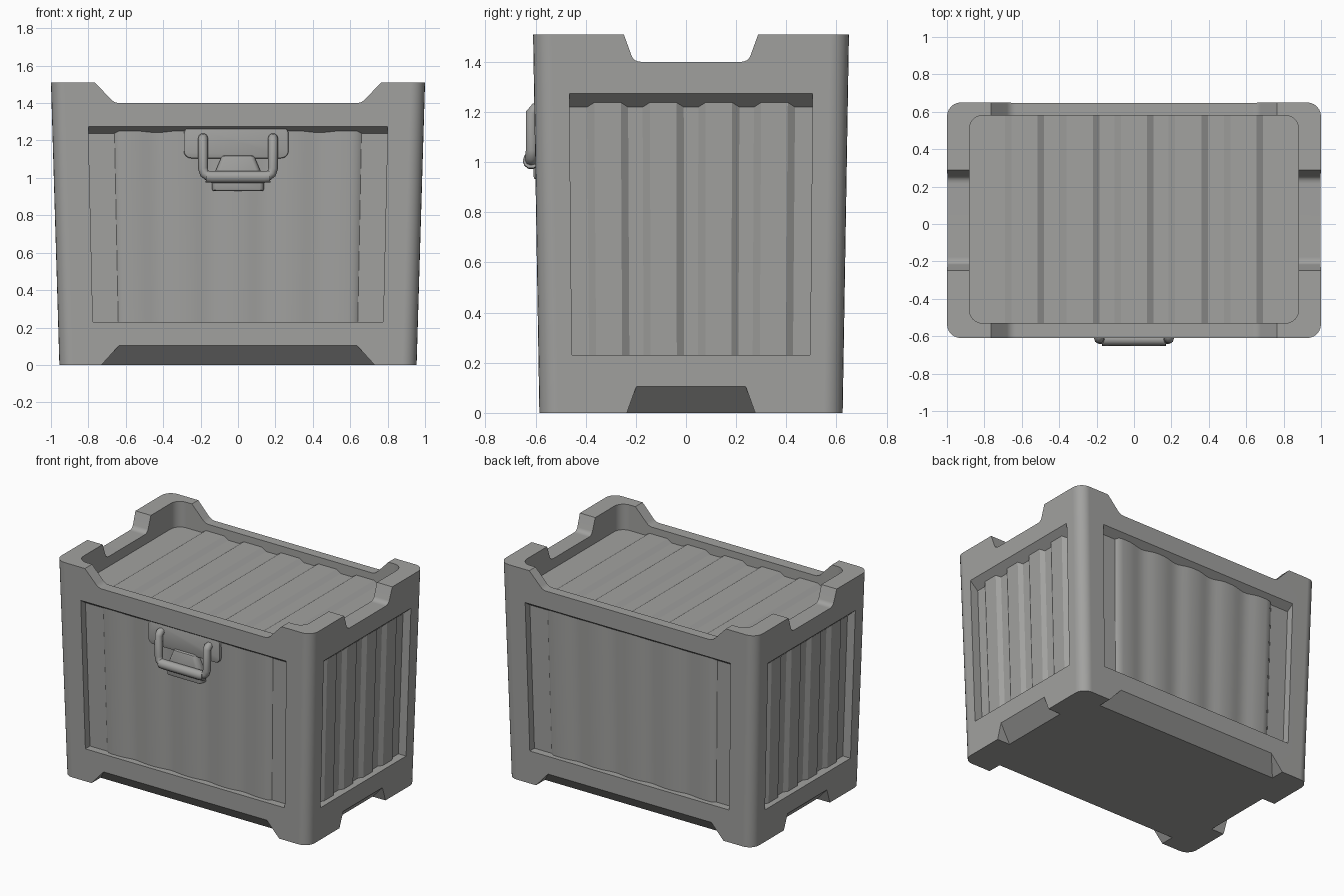
import bpy, bmesh, math

if "Cube" in bpy.data.objects:
    bpy.data.objects.remove(bpy.data.objects["Cube"])

H = 1.51          # overall height
CY = 0.02         # body centre in y (handle sticks out at the front)

grey = bpy.data.materials.new("warm_grey")
grey.diffuse_color = (0.36, 0.36, 0.35, 1)
grey.use_nodes = True
grey.node_tree.nodes["Principled BSDF"].inputs["Base Color"].default_value = grey.diffuse_color


def wall_x(z): return 0.955 + 0.045 * z / H
def wall_y(z): return 0.605 + 0.025 * z / H


def loft(name, loops):
    """Closed solid through matching loops of points."""
    bm = bmesh.new()
    rows = [[bm.verts.new(p) for p in loop] for loop in loops]
    n = len(rows[0])
    for a, b in zip(rows, rows[1:]):
        for i in range(n):
            j = (i + 1) % n
            bm.faces.new((a[i], a[j], b[j], b[i]))
    bm.faces.new(rows[0])
    bm.faces.new(rows[-1])
    bmesh.ops.recalc_face_normals(bm, faces=bm.faces)
    me = bpy.data.meshes.new(name)
    bm.to_mesh(me)
    bm.free()
    me.materials.append(grey)
    ob = bpy.data.objects.new(name, me)
    bpy.context.collection.objects.link(ob)
    return ob


def activate(ob):
    bpy.ops.object.select_all(action='DESELECT')
    ob.select_set(True)
    bpy.context.view_layer.objects.active = ob


def smooth(ob, angle=32):
    activate(ob)
    bpy.ops.object.shade_smooth_by_angle(angle=math.radians(angle))


def cut(ob, cutter):
    activate(ob)
    m = ob.modifiers.new("cut", 'BOOLEAN')
    m.operation, m.solver, m.object = 'DIFFERENCE', 'EXACT', cutter
    bpy.ops.object.modifier_apply(modifier=m.name)
    bpy.data.objects.remove(cutter)


def bevel(ob, width, segments=3):
    activate(ob)
    m = ob.modifiers.new("bevel", 'BEVEL')
    m.width, m.segments, m.limit_method = width, segments, 'ANGLE'
    bpy.ops.object.modifier_apply(modifier=m.name)


def rounded(hx, hy, r, n=6):
    """Rounded rectangle outline around the origin."""
    pts = []
    for k, (sx, sy) in enumerate(((1, 1), (-1, 1), (-1, -1), (1, -1))):
        for i in range(n + 1):
            a = math.radians(90 * (k + i / n))
            pts.append((sx * (hx - r) + r * math.cos(a), sy * (hy - r) + r * math.sin(a)))
    return pts


def place(face, s, u, d, z):
    """Point at u along a wall, d behind its tapered surface."""
    if face == 'long':
        return (u, CY + s * (wall_y(z) - d), z)
    return (s * (wall_x(z) - d), CY + u, z)


# crate body: tapered box with round corners
body = loft("crate_body", [[(x, y + CY, z) for x, y in rounded(wall_x(z), wall_y(z), 0.075)]
                           for z in (0, H)])

# well for the lid
cut(body, loft("lid_well", [[(x, y + 0.025, z) for x, y in rounded(0.88, 0.555, 0.07)]
                            for z in (1.31, 1.7)]))


# dips in the rim, with rounded lower corners
def dip(w_top, w_low, r):
    slope = (w_top - w_low) / (H - 1.40)
    right = [(w_top + slope * 0.1, H + 0.1)]
    a, b, c = (w_low + slope * r, 1.40 + r), (w_low, 1.40), (w_low - r * 1.3, 1.40)
    for i in range(5):
        t = i / 4
        right.append(tuple((1 - t) ** 2 * p + 2 * t * (1 - t) * q + t * t * w for p, q, w in zip(a, b, c)))
    return right + [(-u, z) for u, z in reversed(right)]


cut(body, loft("long_dip", [[(u, y, z) for u, z in dip(0.765, 0.66, 0.02)] for y in (-1, 1)]))
cut(body, loft("short_dip", [[(x, u + CY, z) for u, z in dip(0.268, 0.228, 0.025)] for x in (-1.2, 1.2)]))

# ribbed wall panels: profile of (position along wall, depth)
long_profile = [(-0.8, -0.1), (-0.8, 0.052), (-0.66, 0.052)]
for i in range(41):
    u = -0.638 + 1.276 * i / 40
    long_profile.append((u, 0.033 + 0.014 * (0.5 - 0.5 * math.cos(math.tau * u / 0.29)) ** 1.5))
long_profile += [(0.66, 0.052), (0.8, 0.052), (0.8, -0.1)]

short_profile = [(-0.485, -0.1), (-0.485, 0.06)]
for c in (-0.333, -0.111, 0.111, 0.333):
    short_profile += [(c - 0.082, 0.06), (c - 0.053, 0.04), (c + 0.053, 0.04), (c + 0.082, 0.06)]
short_profile += [(0.485, 0.06), (0.485, -0.1)]

for face, profile, pinch, slope in (('long', long_profile, 0.97, 0.7), ('short', short_profile, 0.98, 0.92)):
    for s in (-1, 1):
        low = [place(face, s, u * pinch, d, 0.23) for u, d in profile]
        top = [place(face, s, u, d, 1.275 - slope * d) for u, d in profile]
        cut(body, loft("panel_recess", [low, top]))

# sloped cutaways between the feet
for face, w0, w1 in (('long', 0.73, 0.635), ('short', 0.256, 0.218)):
    k = (w0 - w1) / 0.105
    for s in (-1, 1):
        loops = []
        for d in (-0.05, 0.12):
            zt = 0.105 * (1 - d / 0.1)
            wt, wb = w0 - k * zt, w0 + k * 0.1
            loops.append([place(face, s, u, d, z) for u, z in
                          ((-wb, -0.1), (-wt, zt), (wt, zt), (wb, -0.1))])
        cut(body, loft("foot_cutaway", loops))
smooth(body)
body.modifiers.new("weighted", 'WEIGHTED_NORMAL').keep_sharp = True

# ribbed lid lying in the well
lid_line = [(-0.89, 1.29), (-0.89, 1.33)]
for c in (-0.585, -0.29, 0, 0.29, 0.585):
    lid_line += [(c - 0.105, 1.33), (c - 0.07, 1.352), (c + 0.07, 1.352), (c + 0.105, 1.33)]
lid_line += [(0.89, 1.33), (0.89, 1.29)]
loft("lid", [[(x, y, z) for x, z in lid_line] for y in (-0.54, 0.59)])

# handle mounting plate
plate = loft("handle_plate", [[(x - 0.01, y, z + 1.19) for x, z in rounded(0.28, 0.085, 0.04)]
                              for y in (-0.54, -0.588)])
bevel(plate, 0.008, 2)
smooth(plate)

# latch block below the plate
latch = loft("latch_block", [[(x * k, y, z) for x, z in ((-0.14, 0.93), (-0.14, 0.99), (-0.085, 1.12),
                                                         (0.085, 1.12), (0.14, 0.99), (0.14, 0.93))]
                             for y, k in ((-0.54, 1), (-0.585, 1), (-0.608, 0.9))])
bevel(latch, 0.012, 2)
smooth(latch)


# pull handle: bent tube and thicker grip
def tube(name, pts, r):
    cu = bpy.data.curves.new(name, 'CURVE')
    cu.dimensions = '3D'
    cu.bevel_depth, cu.bevel_resolution, cu.use_fill_caps = r, 3, True
    sp = cu.splines.new('POLY')
    sp.points.add(len(pts) - 1)
    for p, co in zip(sp.points, pts):
        p.co = (*co, 1)
    ob = bpy.data.objects.new(name, cu)
    bpy.context.collection.objects.link(ob)
    activate(ob)
    bpy.ops.object.convert(target='MESH')
    ob = bpy.context.object
    ob.data.materials.clear()
    ob.data.materials.append(grey)
    smooth(ob, 50)


half = [(0.187, -0.57, 1.215), (0.187, -0.60, 1.212), (0.187, -0.614, 1.195), (0.187, -0.614, 1.05),
        (0.18, -0.616, 1.025), (0.16, -0.618, 1.01), (0.13, -0.62, 1.005)]
tube("pull_handle", half + [(-x, y, z) for x, y, z in reversed(half)], 0.026)
tube("handle_grip", [(-0.17, -0.618, 1.008), (-0.14, -0.618, 1.005),
                     (0.14, -0.618, 1.005), (0.17, -0.618, 1.008)], 0.033)
